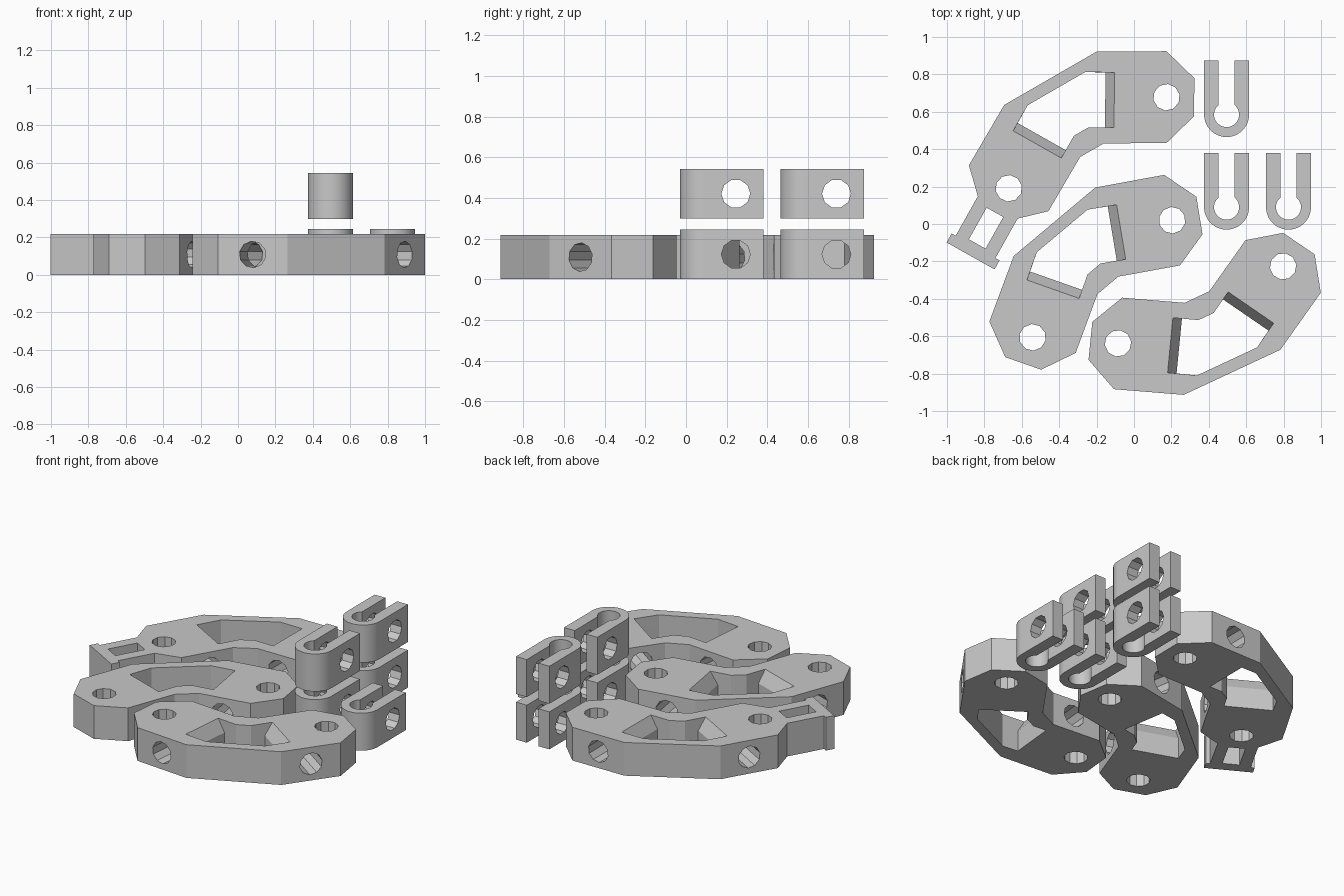
import bpy, bmesh
from math import sin, cos, pi, radians
from mathutils import Vector, Matrix

if "Cube" in bpy.data.objects:
    bpy.data.objects.remove(bpy.data.objects["Cube"])

GREY = (0.58, 0.58, 0.58, 1)
mat = bpy.data.materials.new("light_grey")
mat.use_nodes = True
mat.diffuse_color = GREY
mat.node_tree.nodes["Principled BSDF"].inputs["Base Color"].default_value = GREY

LINK_H, CLIP_H, HOLE_R = 0.217, 0.245, 0.071


def loft(bm, rings):
    """Closed solid through (outline, height) rings."""
    loops = [[bm.verts.new((x, y, z)) for x, y in pts] for pts, z in rings]
    n = len(loops[0])
    for low, high in zip(loops, loops[1:]):
        for i in range(n):
            j = (i + 1) % n
            bm.faces.new((low[i], low[j], high[j], high[i]))
    bm.faces.new(loops[0])
    bm.faces.new(loops[-1])


def drill(bm, centre, axis, length):
    """Ten-sided bore along an axis."""
    turn = Vector((0, 0, 1)).rotation_difference(Vector(axis)).to_matrix().to_4x4()
    bmesh.ops.create_cone(bm, cap_ends=True, segments=10, radius1=HOLE_R,
                          radius2=HOLE_R, depth=length,
                          matrix=Matrix.Translation(centre) @ turn)


def to_object(name, bm):
    bmesh.ops.recalc_face_normals(bm, faces=bm.faces)
    mesh = bpy.data.meshes.new(name)
    bm.to_mesh(mesh)
    bm.free()
    mesh.materials.append(mat)
    obj = bpy.data.objects.new(name, mesh)
    bpy.context.collection.objects.link(obj)
    return obj


def cut(obj, cutter):
    """Subtract the cutter, bake the result and drop the cutter."""
    mod = obj.modifiers.new("cut", 'BOOLEAN')
    mod.operation, mod.solver, mod.object = 'DIFFERENCE', 'EXACT', cutter
    graph = bpy.context.evaluated_depsgraph_get()
    baked = bpy.data.meshes.new_from_object(obj.evaluated_get(graph))
    obj.modifiers.clear()
    obj.data = baked
    bpy.data.objects.remove(cutter)


def mirrored(half):
    """Complete a half outline across its local x = 0."""
    return half + [(-x, y) for x, y in reversed(half)]


# Half outlines of a link body and its pocket at the top and bottom
BODY = [(0.285, 0), (0.61, -0.185), (0.667, -0.385), (0.563, -0.56),
        (0.364, -0.61), (0.073, -0.444)]
POCKET_TOP = [(0.177, -0.064), (0.313, -0.144), (0.163, -0.398), (0.045, -0.329)]
POCKET_LOW = [(0.177, -0.064), (0.271, -0.12), (0.121, -0.374), (0.045, -0.329)]


def make_link(name, x, y, angle, hinge=False):
    outline = mirrored(BODY)
    bm_cut = bmesh.new()
    if hinge:
        # Hinge frame: two arms ending in a wider flange
        a, b = Vector((-0.667, -0.385)), Vector((-0.563, -0.56))
        mid, side = (a + b) / 2, (a - b).normalized()
        out = Vector((side.y, -side.x))
        if out.x > 0:
            out = -out

        def at(along, across):
            return tuple(mid + out * along + side * across)
        frame = [at(-0.03, -0.122), at(0.212, -0.122), at(0.212, -0.147),
                 at(0.267, -0.147), at(0.267, 0.147), at(0.212, 0.147),
                 at(0.212, 0.122), at(-0.03, 0.122)]
        outline = outline[:8] + frame + outline[10:]
        window = [at(0, -0.051), at(0.194, -0.051), at(0.194, 0.051), at(0, 0.051)]
        loft(bm_cut, [(window, -0.05), (window, LINK_H + 0.05)])
    bm = bmesh.new()
    loft(bm, [(outline, 0), (outline, LINK_H)])
    link = to_object(name, bm)

    # Pocket with chamfered end walls, pivot holes and cross bores
    low, top = mirrored(POCKET_LOW), mirrored(POCKET_TOP)
    loft(bm_cut, [(low, -0.05), (low, LINK_H - 0.08), (top, LINK_H), (top, LINK_H + 0.05)])
    for s in (1, -1):
        drill(bm_cut, (s * 0.487, -0.398, LINK_H / 2), (0, 0, 1), 0.5)
        drill(bm_cut, (s * 0.335, -0.29, LINK_H / 2), (-s * 0.5, -0.866, 0), 0.8)
    cut(link, to_object("cutter", bm_cut))
    link.location = (x, y, 0)
    link.rotation_euler.z = radians(angle)


def make_clip(name, x, y, z):
    # U-shaped clip: round outer bend, keyhole slot inside
    r, slot, inner, top = 0.12, 0.043, 0.067, 0.29
    outer = [(r * cos(pi + pi * i / 32), r * sin(pi + pi * i / 32)) for i in range(33)]
    gap = radians(40)
    start, sweep = pi / 2 - gap, 2 * pi - 2 * gap
    arc = [(inner * cos(start - sweep * i / 28), inner * sin(start - sweep * i / 28))
           for i in range(29)]
    outline = [(-r, top)] + outer + [(r, top), (slot, top)] + arc + [(-slot, top)]
    bm = bmesh.new()
    loft(bm, [(outline, 0), (outline, CLIP_H)])
    clip = to_object(name, bm)
    bm_cut = bmesh.new()
    drill(bm_cut, (0, 0.155, CLIP_H / 2), (1, 0, 0), 0.4)
    cut(clip, to_object("cutter", bm_cut))
    clip.location = (x, y, z)
    bpy.ops.object.select_all(action='DESELECT')
    clip.select_set(True)
    bpy.context.view_layer.objects.active = clip
    bpy.ops.object.shade_smooth_by_angle(angle=radians(25))


make_link("hinged_link", -0.447, 0.779, 30, hinge=True)
make_link("middle_link", -0.425, 0.012, 40)
make_link("front_link", 0.524, -0.793, 205)

# Clips: two stacks of two and one single
for row, y in (("front", 0.09), ("back", 0.585)):
    for level, z in (("lower", 0), ("upper", 0.298)):
        make_clip(f"{row}_{level}_clip", 0.495, y, z)
make_clip("side_clip", 0.826, 0.09, 0)
